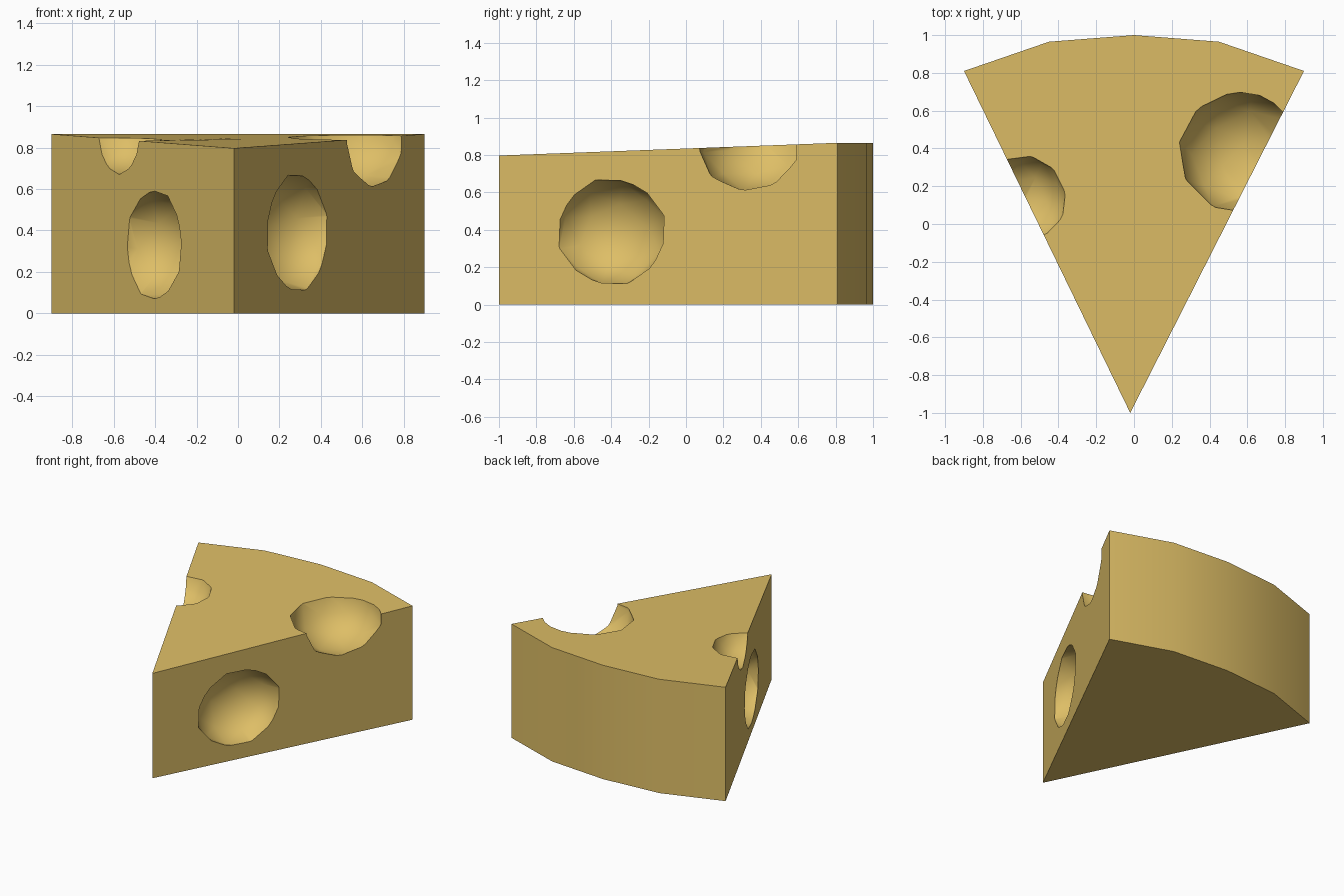
import bpy, bmesh, math
from mathutils import Matrix, Vector

if "Cube" in bpy.data.objects:
    bpy.data.objects.remove(bpy.data.objects["Cube"])

# Single cheese colour
mat = bpy.data.materials.new("cheese yellow")
mat.diffuse_color = (0.73, 0.515, 0.133, 1)
mat.use_nodes = True
mat.node_tree.nodes["Principled BSDF"].inputs["Base Color"].default_value = mat.diffuse_color

# Wedge: extruded outline with a top that slopes down to the tip
outline = [(-0.02, -1), (0.9, 0.81), (0.45, 0.965), (0, 1), (-0.45, 0.965), (-0.9, 0.81)]
bm = bmesh.new()
bottom = bm.faces.new([bm.verts.new((x, y, 0)) for x, y in outline])
top = bmesh.ops.extrude_face_region(bm, geom=[bottom])["geom"]
for v in top:
    if isinstance(v, bmesh.types.BMVert):
        v.co.z = 0.797 if v.co.y < -0.9 else 0.865
bmesh.ops.recalc_face_normals(bm, faces=bm.faces)
mesh = bpy.data.meshes.new("cheese_wedge")
bm.to_mesh(mesh)
bm.free()
mesh.materials.append(mat)
wedge = bpy.data.objects.new("cheese_wedge", mesh)
bpy.context.collection.objects.link(wedge)

# Holes: centre, (depth, along wall, height) radii, side of the wedge, roll
holes = [((0.29, -0.40, 0.39), (0.24, 0.33, 0.29), 1, 0.3),
         ((-0.405, -0.21, 0.33), (0.24, 0.31, 0.27), -1, 0.5),
         ((0.565, 0.38, 0.87), (0.33, 0.33, 0.28), 1, 0.2),
         ((-0.57, 0.14, 0.86), (0.21, 0.23, 0.19), -1, 0.0)]


def cut_hole(centre, radii, side, roll):
    bpy.ops.mesh.primitive_ico_sphere_add(subdivisions=2, radius=1)
    cutter = bpy.context.object
    cutter.name = "hole_cutter"
    cutter.data.materials.append(mat)
    wall = Matrix.Rotation(-side * math.radians(27), 4, 'Z')
    cutter.data.transform(Matrix.Translation(Vector(centre)) @ wall
                          @ Matrix.Diagonal((*radii, 1)) @ Matrix.Rotation(roll, 4, 'X'))
    cutter.hide_render = True
    mod = wedge.modifiers.new("hole", 'BOOLEAN')
    mod.operation = 'DIFFERENCE'
    mod.solver = 'EXACT'
    mod.object = cutter
    bpy.ops.object.select_all(action='DESELECT')
    wedge.select_set(True)
    bpy.context.view_layer.objects.active = wedge
    bpy.ops.object.modifier_apply(modifier=mod.name)
    bpy.data.objects.remove(cutter)


for hole in holes:
    cut_hole(*hole)

# Smooth hole interiors and rind, crisp outer edges
bpy.ops.object.shade_smooth_by_angle(angle=math.radians(38))
